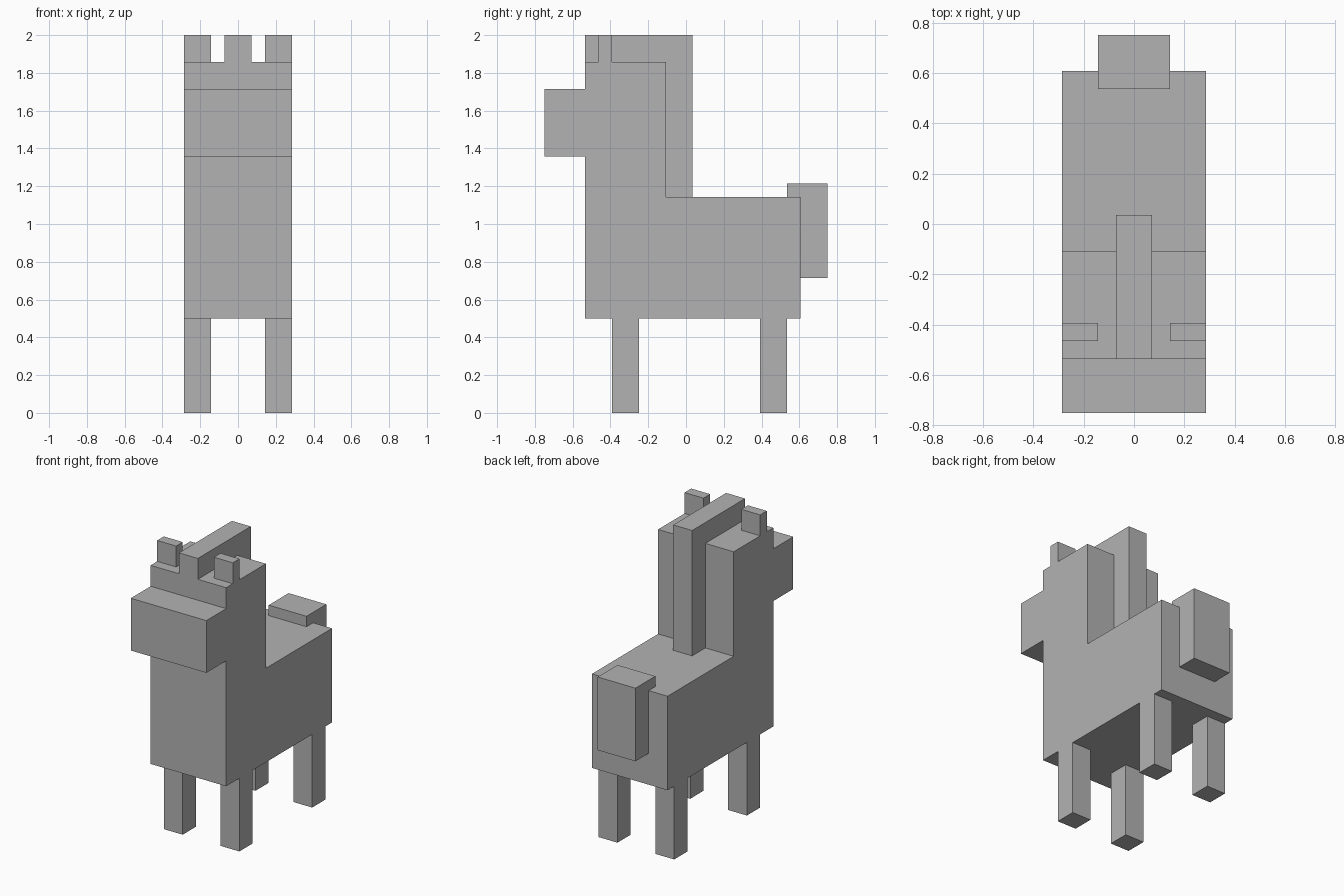
import bpy
import bmesh

cube = bpy.data.objects.get("Cube")
if cube:
    bpy.data.objects.remove(cube, do_unlink=True)

U = 1 / 14       # one block unit
HALF = 4 * U     # half width of the body

grey = bpy.data.materials.new("plain grey")
grey.use_nodes = True
grey.diffuse_color = (0.45, 0.45, 0.45, 1)
grey.node_tree.nodes["Principled BSDF"].inputs["Base Color"].default_value = grey.diffuse_color


def prism(name, profile, x0, x1):
    """Extrude a closed side profile of (y, z) points from x0 to x1."""
    bm = bmesh.new()
    face = bm.faces.new([bm.verts.new((x0, y, z)) for y, z in profile])
    extruded = bmesh.ops.extrude_face_region(bm, geom=[face])["geom"]
    verts = [v for v in extruded if isinstance(v, bmesh.types.BMVert)]
    bmesh.ops.translate(bm, verts=verts, vec=(x1 - x0, 0, 0))
    bmesh.ops.recalc_face_normals(bm, faces=bm.faces)
    mesh = bpy.data.meshes.new(name)
    bm.to_mesh(mesh)
    bm.free()
    mesh.materials.append(grey)
    obj = bpy.data.objects.new(name, mesh)
    bpy.context.collection.objects.link(obj)
    return obj


def block(name, x, y, z):
    """Box from (min, max) ranges."""
    return prism(name, [(y[0], z[0]), (y[1], z[0]), (y[1], z[1]), (y[0], z[1])], *x)


# Body, neck and head share one L-shaped side profile
front, back, nape = -7.5 * U, 8.5 * U, -1.5 * U
belly, rump, crown = 7 * U, 16 * U, 26 * U
prism("body_and_head",
      [(front, belly), (back, belly), (back, rump),
       (nape, rump), (nape, crown), (front, crown)], -HALF, HALF)

# Snout, mane and tail
block("snout", (-HALF, HALF), (-10.5 * U, front), (19 * U, 24 * U))
block("mane", (-U, U), (front, 0.5 * U), (rump, 28 * U))
block("tail", (-2 * U, 2 * U), (7.5 * U, 10.5 * U), (10 * U, 17 * U))

# Ears and legs on both sides
for side, x in (("left", (2 * U, HALF)), ("right", (-HALF, -2 * U))):
    block(f"{side}_ear", x, (-6.5 * U, -5.5 * U), (crown, 28 * U))
    block(f"front_{side}_leg", x, (-5.5 * U, -3.5 * U), (0, belly))
    block(f"back_{side}_leg", x, (5.5 * U, 7.5 * U), (0, belly))
